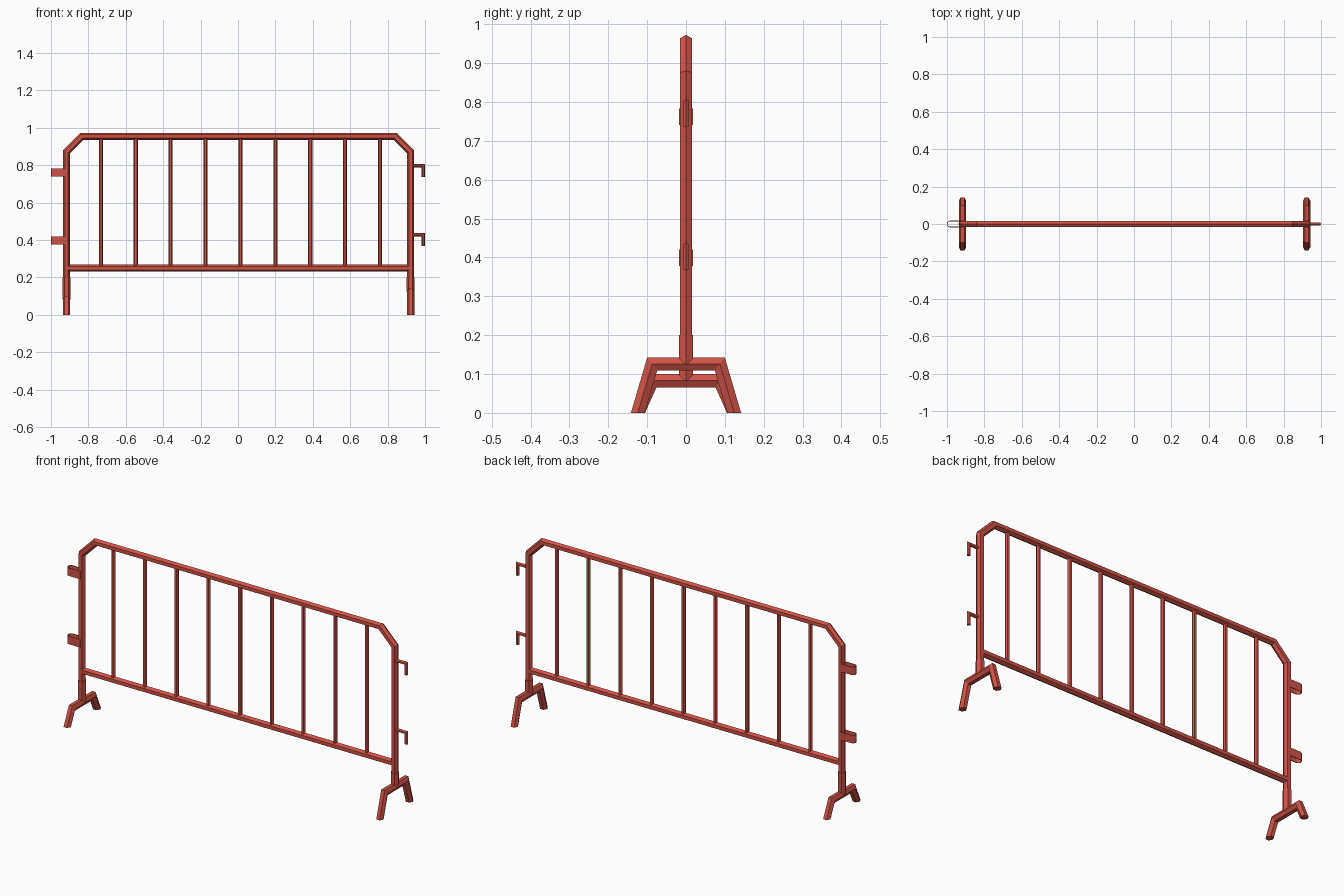
import bpy, bmesh, math
from mathutils import Vector

if "Cube" in bpy.data.objects:
    bpy.data.objects.remove(bpy.data.objects["Cube"])

red = bpy.data.materials.new("barrier_red")
red.diffuse_color = (0.63, 0.085, 0.062, 1)
red.use_nodes = True
red.node_tree.nodes["Principled BSDF"].inputs["Base Color"].default_value = red.diffuse_color


def finish(name, bm):
    bmesh.ops.recalc_face_normals(bm, faces=bm.faces)
    me = bpy.data.meshes.new(name)
    bm.to_mesh(me)
    bm.free()
    ob = bpy.data.objects.new(name, me)
    bpy.context.collection.objects.link(ob)
    me.materials.append(red)
    return ob


def tube(name, path, normal, r, phase=0.0, end_dir=None):
    """Six-sided mitred tube along a flat path; end_dir sets the plane the ends are cut in."""
    pts, n = [Vector(p) for p in path], Vector(normal)
    bm, rings = bmesh.new(), []
    for i, p in enumerate(pts):
        d0 = (p - pts[i - 1]).normalized() if i else None
        d1 = (pts[i + 1] - p).normalized() if i < len(pts) - 1 else None
        side = n.cross(d0 or d1)
        if d0 and d1:
            m = (side + n.cross(d1)).normalized()
        else:
            m = Vector(end_dir) if end_dir else side
        m = m / m.dot(side)
        rings.append([bm.verts.new(p + m * r * math.cos(phase + k * math.pi / 3)
                                   + n * r * math.sin(phase + k * math.pi / 3))
                      for k in range(6)])
    for a, b in zip(rings, rings[1:]):
        for k in range(6):
            bm.faces.new((a[k], a[(k + 1) % 6], b[(k + 1) % 6], b[k]))
    bm.faces.new(rings[0])
    bm.faces.new(rings[-1])
    return finish(name, bm)


Y, X = (0, 1, 0), (1, 0, 0)
XL, XR = -0.917, 0.923
BAR_L, BAR_R = 0.083, 0.126   # height of each foot's cross bar

# Outer frame with chamfered top corners, and bottom rail
tube("frame", [(XL, 0, BAR_L), (XL, 0, 0.872), (-0.835, 0, 0.954),
               (0.841, 0, 0.954), (XR, 0, 0.872), (XR, 0, BAR_R)], Y, 0.0185)
tube("bottom_rail", [(XL, 0, 0.25), (XR, 0, 0.25)], Y, 0.0185)

# Upright bars
for i in range(9):
    x = 0.013 + (i - 4) * 0.1866
    tube("upright_bar", [(x, 0, 0.25), (x, 0, 0.954)], Y, 0.011)

# Feet and their sleeves
for x, h in ((XL, BAR_L), (XR, BAR_R)):
    tube("foot", [(x, -0.124, 0), (x, -0.087, h), (x, 0.087, h), (x, 0.124, 0)],
         X, 0.0197, math.pi / 2, end_dir=Y)
    tube("sleeve", [(x, 0, h), (x, 0, 0.2)], Y, 0.0215)

# Hooks on the right post
for z in (0.797, 0.429):
    tube("hook", [(XR, 0, z), (0.9905, 0, z), (0.9905, 0, z - 0.06)], Y, 0.0095)

# Strap loops on the left post
for z in (0.762, 0.399):
    half = [(XL, 0.016), (-0.985, 0.016), (-0.994, 0.012), (-0.9985, 0.005)]
    outline = half + [(x, -y) for x, y in reversed(half)]
    bm = bmesh.new()
    cols = [[bm.verts.new((x, y, z + s * 0.0215)) for s in (-1, 1)] for x, y in outline]
    for a, b in zip(cols, cols[1:]):
        bm.faces.new((a[0], b[0], b[1], a[1]))
    strap = finish("strap_loop", bm)
    mod = strap.modifiers.new("thickness", 'SOLIDIFY')
    mod.thickness = 0.003
    mod.offset = 0
